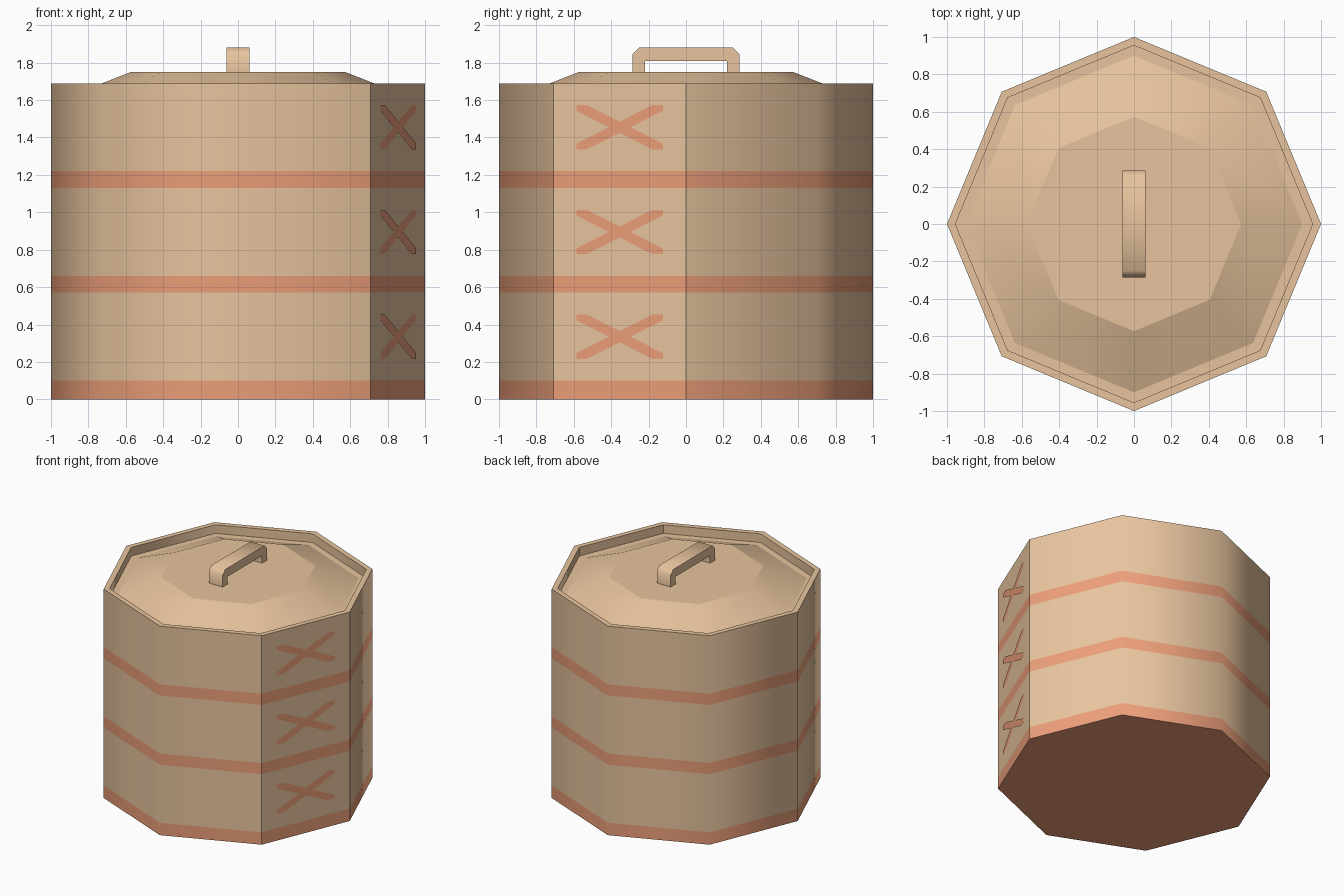
import bpy, bmesh
from math import cos, sin, pi
from mathutils import Vector

if "Cube" in bpy.data.objects:
    bpy.data.objects.remove(bpy.data.objects["Cube"])


def material(name, rgb):
    m = bpy.data.materials.new(name)
    m.diffuse_color = (*rgb, 1)
    m.use_nodes = True
    m.node_tree.nodes["Principled BSDF"].inputs["Base Color"].default_value = m.diffuse_color
    return m


TAN = material("tan", (0.80, 0.55, 0.34))
ORANGE = material("orange", (0.83, 0.34, 0.19))


def finish(name, bm, mats):
    me = bpy.data.meshes.new(name)
    bm.normal_update()
    bm.to_mesh(me)
    bm.free()
    for m in mats:
        me.materials.append(m)
    ob = bpy.data.objects.new(name, me)
    bpy.context.collection.objects.link(ob)
    return ob


def octagon_lathe(name, profile, bands=(), bottom=False, top=False, hard=(), sharp_rings=()):
    """Stack octagon rings; bands = orange segments, hard = sharp side columns."""
    bm = bmesh.new()
    rings = [[bm.verts.new((r * cos(i * pi / 4), r * sin(i * pi / 4), z)) for i in range(8)]
             for r, z in profile]
    for k, (a, b) in enumerate(zip(rings, rings[1:])):
        for i in range(8):
            j = (i + 1) % 8
            f = bm.faces.new((a[i], a[j], b[j], b[i]))
            f.smooth = True
            f.material_index = int(k in bands)
    if bottom:
        bm.faces.new(rings[0][::-1]).material_index = 1
    if top:
        bm.faces.new(rings[-1])
    for k in sharp_rings:
        for i in range(8):
            bm.edges.get((rings[k][i], rings[k][(i + 1) % 8])).smooth = False
    for k in range(len(rings) - 1):
        for i in hard:
            bm.edges.get((rings[k][i], rings[k + 1][i])).smooth = False
    return finish(name, bm, [TAN, ORANGE])


# Basket wall with painted bands, rim and inner ledge
octagon_lathe("basket_body",
              [(1, 0), (1, .10), (1, .57), (1, .66), (1, 1.13), (1, 1.22), (1, 1.69),
               (.955, 1.69), (.955, 1.62), (.88, 1.62)],
              bands=(0, 2, 4), bottom=True, hard=(0, 7), sharp_rings=(0, 6, 7, 8))

# Shallow domed lid
octagon_lathe("lid", [(.90, 1.622), (.573, 1.75)], top=True, sharp_rings=(1,))

# Handle: chamfered arch extruded across x
bm = bmesh.new()
half = [(.285, 1.75), (.285, 1.845), (.25, 1.88)]
inner = [(.22, 1.81), (.22, 1.75)]
outline = half + [(-y, z) for y, z in half[::-1]] + [(-y, z) for y, z in inner[::-1]] + inner
face = bm.faces.new([bm.verts.new((-.062, y, z)) for y, z in outline])
ext = bmesh.ops.extrude_face_region(bm, geom=[face])
bmesh.ops.translate(bm, vec=(.124, 0, 0), verts=[g for g in ext["geom"] if isinstance(g, bmesh.types.BMVert)])
bmesh.ops.recalc_face_normals(bm, faces=bm.faces)
for f in bm.faces:
    f.smooth = abs(f.normal.x) < .5
for e in bm.edges:
    e.smooth = e.calc_face_angle(0) < 1
finish("handle", bm, [TAN])

# Painted crosses on the front right panel
p0, p1 = Vector((cos(pi / 4), -sin(pi / 4), 0)), Vector((1, 0, 0))
along = (p1 - p0).normalized()
out = Vector((along.y, -along.x, 0))
mid = (p0 + p1) / 2 + out * .003
w, h, a, b = .25, .118, .062, .03
stroke = [(-w, -h), (-w + a, -h), (w, h - b), (w, h), (w - a, h), (-w, -h + b)]
bm = bmesh.new()
for zc in (.335, .895, 1.455):
    for s, lift in ((1, 0), (-1, .001)):
        pts = stroke if s > 0 else stroke[::-1]
        bm.faces.new([bm.verts.new(mid + along * u * s + out * lift + Vector((0, 0, zc + v)))
                      for u, v in pts])
finish("painted_crosses", bm, [ORANGE])
